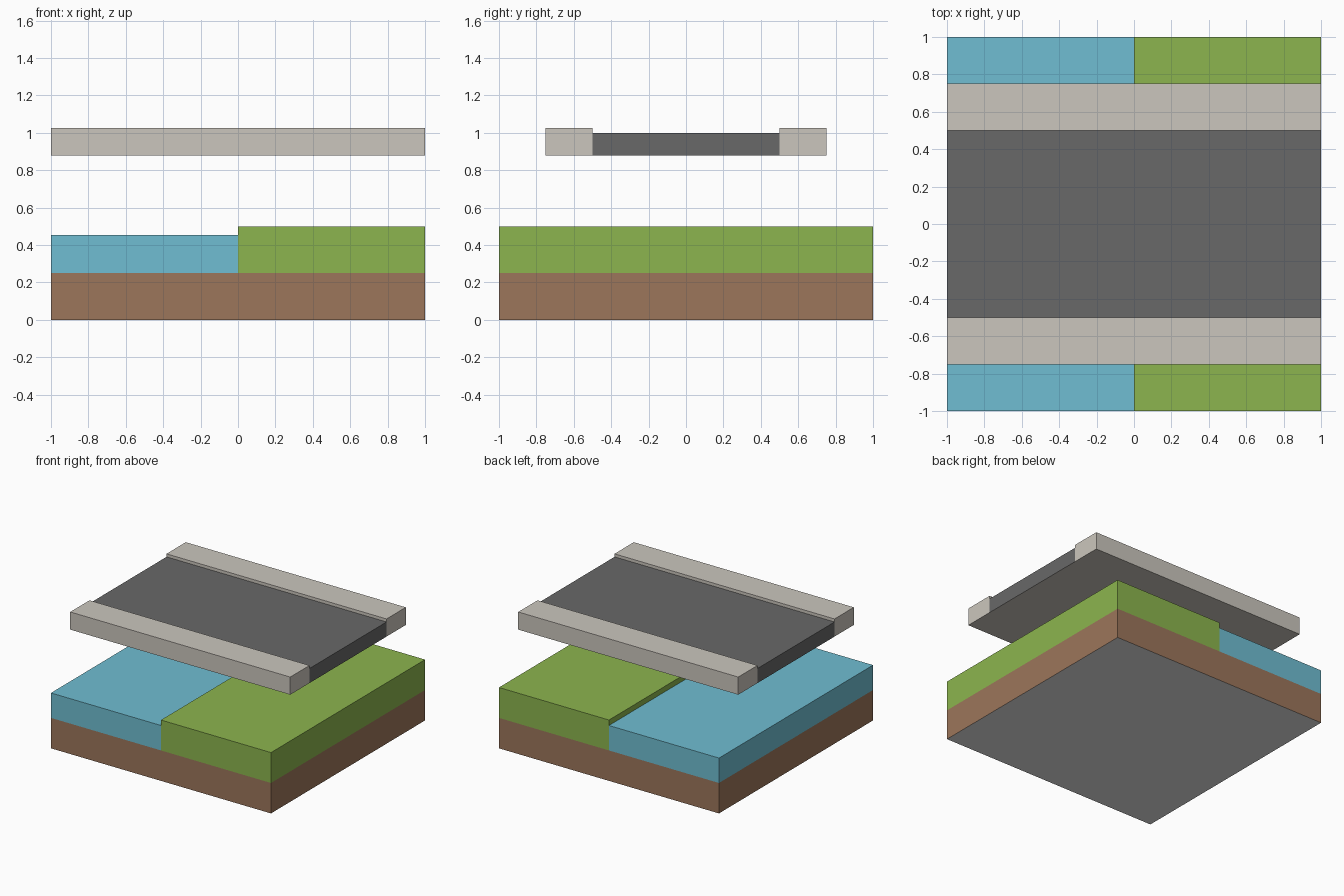
import bpy
import bmesh

if "Cube" in bpy.data.objects:
    bpy.data.objects.remove(bpy.data.objects["Cube"])


def material(name, hex_code):
    """Flat material from an sRGB hex colour, stored as linear values."""
    def lin(c):
        return c / 12.92 if c <= 0.04045 else ((c + 0.055) / 1.055) ** 2.4
    rgb = [lin(int(hex_code[i:i + 2], 16) / 255) for i in (0, 2, 4)]
    m = bpy.data.materials.new(name)
    m.diffuse_color = (*rgb, 1.0)
    m.use_nodes = True
    m.node_tree.nodes["Principled BSDF"].inputs["Base Color"].default_value = m.diffuse_color
    return m


soil_brown = material("soil brown", "9C765B")
grass_green = material("grass green", "8CB54E")
water_blue = material("water blue", "70BED2")
asphalt_grey = material("asphalt grey", "686868")
kerb_stone = material("kerb stone", "CBC6BD")
base_white = material("base white", "E7E7E7")


def box(name, x, y, z, mat, bottom=None):
    """Box from (min, max) ranges; an optional second material colours its underside."""
    bm = bmesh.new()
    bmesh.ops.create_cube(bm, size=1)
    for v in bm.verts:
        v.co = [r[0] if c < 0 else r[1] for c, r in zip(v.co, (x, y, z))]
    bm.normal_update()
    mesh = bpy.data.meshes.new(name)
    mesh.materials.append(mat)
    if bottom:
        mesh.materials.append(bottom)
        for f in bm.faces:
            f.material_index = 1 if f.normal.z < -0.5 else 0
    bm.to_mesh(mesh)
    bm.free()
    obj = bpy.data.objects.new(name, mesh)
    bpy.context.collection.objects.link(obj)
    return obj


FULL = (-1, 1)

# Ground tile: soil layer with water on the left and grass on the right
box("soil", FULL, FULL, (0, 0.25), soil_brown, base_white)
box("water", (-1, 0), FULL, (0.25, 0.455), water_blue)
box("grass", (0, 1), FULL, (0.25, 0.5), grass_green)

# Floating bridge deck: road with a stone underside, between two raised kerbs
box("road_deck", FULL, (-0.5, 0.5), (0.88, 1.0), asphalt_grey, kerb_stone)
box("front_kerb", FULL, (-0.75, -0.5), (0.88, 1.025), kerb_stone)
box("back_kerb", FULL, (0.5, 0.75), (0.88, 1.025), kerb_stone)
